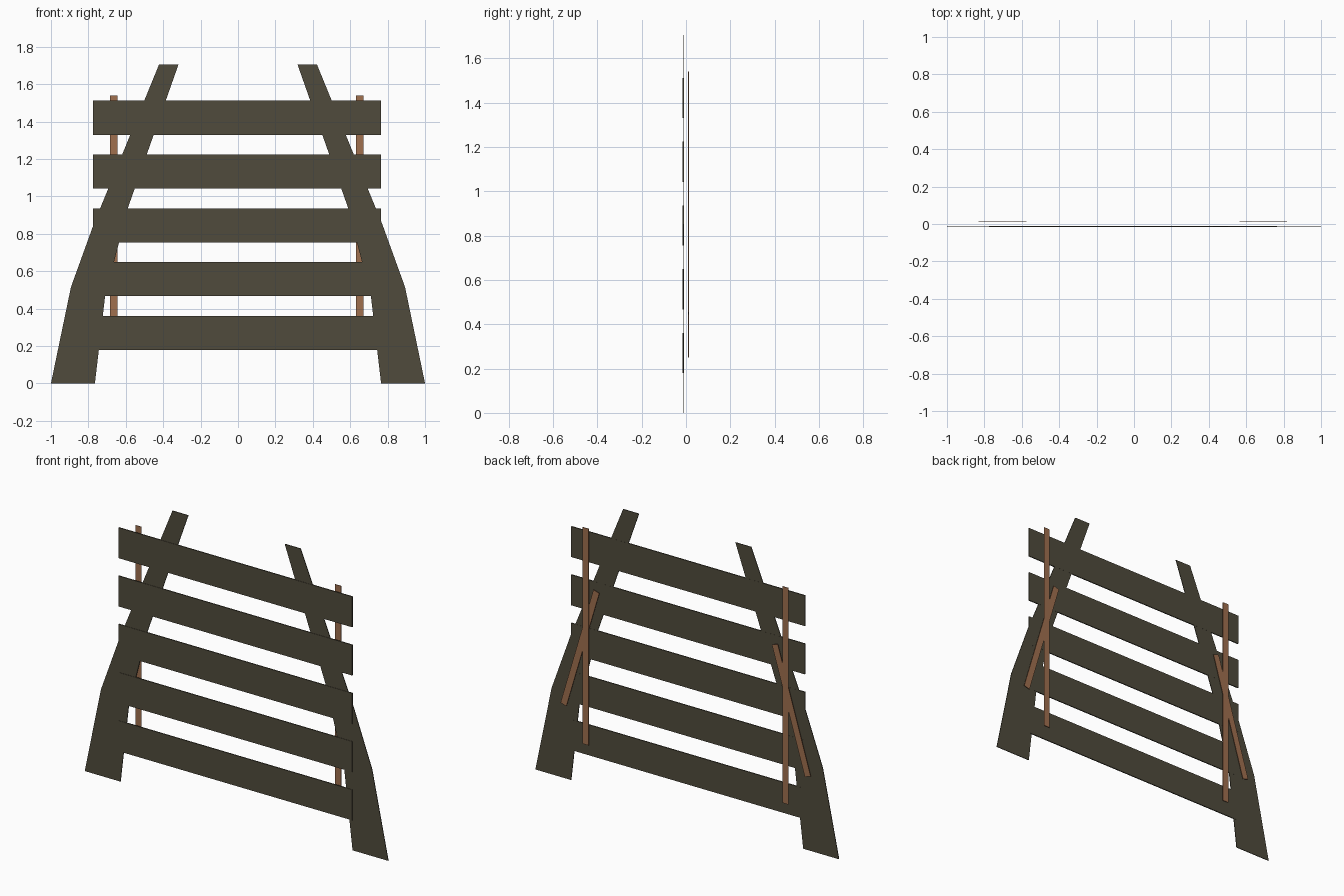
import bpy
from mathutils import Vector

if "Cube" in bpy.data.objects:
    bpy.data.objects.remove(bpy.data.objects["Cube"])


def material(name, rgb):
    m = bpy.data.materials.new(name)
    m.diffuse_color = (*rgb, 1)
    m.use_nodes = True
    m.node_tree.nodes["Principled BSDF"].inputs["Base Color"].default_value = m.diffuse_color
    return m


DARK = material("dark weathered wood", (0.080, 0.070, 0.045))
BROWN = material("brown wood", (0.35, 0.16, 0.078))
MID = -0.006  # x of the fence's middle for slats and battens


def plate(name, outline, y0, y1, mat):
    """Thin upright board: an x-z outline given depth from y0 to y1."""
    n = len(outline)
    verts = [(x, y, z) for y in (y0, y1) for x, z in outline]
    faces = [tuple(range(n)), tuple(range(2 * n - 1, n - 1, -1))]
    faces += [(i, i + n, (i + 1) % n + n, (i + 1) % n) for i in range(n)]
    mesh = bpy.data.meshes.new(name)
    mesh.from_pydata(verts, [], faces)
    mesh.materials.append(mat)
    obj = bpy.data.objects.new(name, mesh)
    bpy.context.collection.objects.link(obj)
    # Make every face point outward
    import bmesh
    bm = bmesh.new()
    bm.from_mesh(mesh)
    bmesh.ops.recalc_face_normals(bm, faces=bm.faces)
    bm.to_mesh(mesh)
    bm.free()
    return obj


def bar(name, a, b, width, y0, y1, mat):
    """Straight batten between two x-z points."""
    a, b = Vector(a), Vector(b)
    d = (b - a).normalized() * width / 2
    side = Vector((-d.y, d.x))
    pts = [a - side, b - side, b + side, a + side]
    plate(name, [tuple(p) for p in pts], y0, y1, mat)


# Half outline of a bent leg: up the outer edge, down the inner edge
LEG = [(1.0, 0), (0.893, 0.515), (0.77, 0.855), (0.422, 1.705),
       (0.318, 1.705), (0.588, 0.94), (0.711, 0.463), (0.765, 0)]

for side, label in ((-1, "left"), (1, "right")):
    plate(label + "_leg", [(side * x, z) for x, z in LEG],
          -0.0145, -0.0105, DARK)
    # Back upright and slanted brace
    x = MID + side * 0.658
    bar(label + "_back_batten", (x, 0.25), (x, 1.54), 0.04,
        0.0100, 0.0130, BROWN)
    bar(label + "_diagonal_brace", (MID + side * 0.805, 0.45),
        (MID + side * 0.588, 1.18), 0.04, 0.0097, 0.0127, BROWN)

# Five horizontal slats
for i in range(5):
    z = 0.27 + i * 0.2875
    bar(f"slat_{i + 1}", (MID - 0.77, z), (MID + 0.77, z), 0.182,
        -0.0165, -0.0100, DARK)
